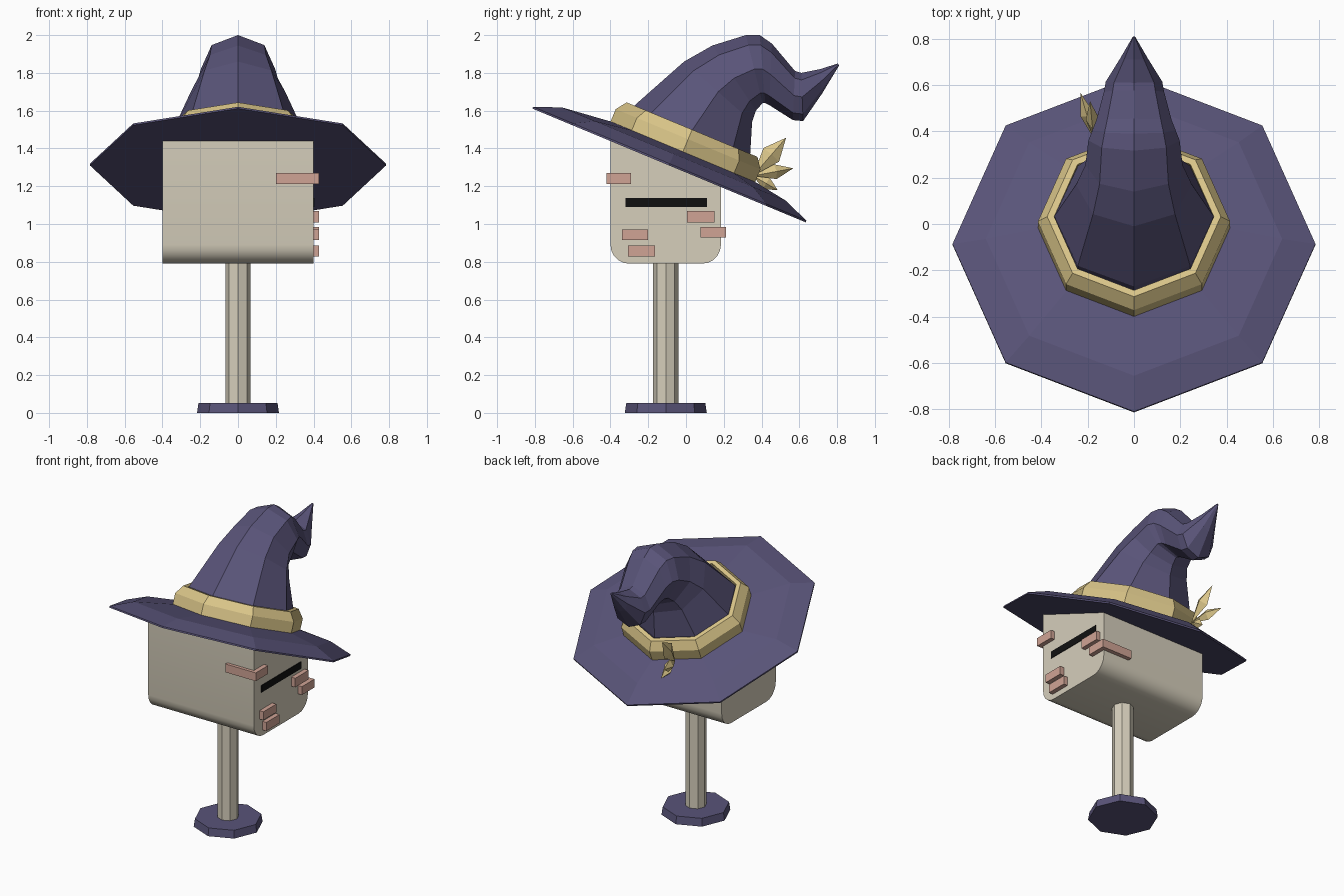
import bpy, bmesh, math
from mathutils import Vector

if "Cube" in bpy.data.objects:
    bpy.data.objects.remove(bpy.data.objects["Cube"])


def material(name, rgb):
    m = bpy.data.materials.new(name)
    m.diffuse_color = (*rgb, 1)
    m.use_nodes = True
    m.node_tree.nodes["Principled BSDF"].inputs["Base Color"].default_value = m.diffuse_color
    return m


PURPLE = material("purple", (0.10, 0.088, 0.19))
GOLD = material("gold", (0.70, 0.56, 0.25))
BEIGE = material("beige", (0.67, 0.62, 0.50))
PINK = material("pink", (0.63, 0.37, 0.30))
BLACK = material("black", (0.005, 0.005, 0.005))


def finish(name, bm, mat):
    bmesh.ops.recalc_face_normals(bm, faces=bm.faces)
    me = bpy.data.meshes.new(name)
    bm.to_mesh(me)
    bm.free()
    me.materials.append(mat)
    ob = bpy.data.objects.new(name, me)
    bpy.context.collection.objects.link(ob)
    return ob


def loft(name, rings, mat, closed=False, n=8):
    """Rings are (front (y, z), back (y, z), half width in x)."""
    bm = bmesh.new()
    loops = []
    for f, b, w in rings:
        f, b = Vector((0, *f)), Vector((0, *b))
        c, a = (f + b) / 2, (f - b) / 2
        loops.append([bm.verts.new(c + a * math.cos(t) + Vector((w * math.sin(t), 0, 0)))
                      for t in (2 * math.pi * i / n for i in range(n))])
    pairs = list(zip(loops, loops[1:]))
    if closed:
        pairs.append((loops[-1], loops[0]))
    else:
        bm.faces.new(loops[0])
        bm.faces.new(loops[-1])
    for p, q in pairs:
        for i in range(n):
            j = (i + 1) % n
            bm.faces.new((p[i], p[j], q[j], q[i]))
    return finish(name, bm, mat)


def extrude_prism(name, pts, axis, lo, hi, mat):
    """Extrude a closed outline along x (points y, z) or z (points x, y)."""
    bm = bmesh.new()
    put = (lambda p, h: (h, *p)) if axis == 'x' else (lambda p, h: (*p, h))
    a = [bm.verts.new(put(p, lo)) for p in pts]
    b = [bm.verts.new(put(p, hi)) for p in pts]
    bm.faces.new(a)
    bm.faces.new(b)
    for i in range(len(pts)):
        j = (i + 1) % len(pts)
        bm.faces.new((a[i], a[j], b[j], b[i]))
    return finish(name, bm, mat)


def level(r, z, y=-0.107):
    return ((y - r, z), (y + r, z), r)


TILT = math.radians(22.6)


def tilted(r, h, u=0.0):
    """Ring in the leaning frame of the hat."""
    s, c = math.sin(TILT), math.cos(TILT)
    at = lambda v: (-0.09 + v * c + h * s, 1.31 - v * s + h * c)
    return (at(u - r), at(u + r), r)


# Stand
loft("stand_base", [level(0.217, 0), level(0.209, 0.053)], PURPLE)
loft("stand_pole", [level(0.067, 0.04), level(0.067, 0.8)], BEIGE)

# Box head with rounded lower edges, top hidden inside the brim
R = 0.1
outline = [(-0.4, 1.455), (-0.4, 0.79 + R)]
for cy, start in ((-0.4 + R, 180), (0.185 - R, 270)):
    for k in range(6):
        t = math.radians(start + 18 * k)
        p = (cy + R * math.cos(t), 0.79 + R + R * math.sin(t))
        if (cy, k) != (-0.4 + R, 0):
            outline.append(p)
outline.append((0.185, 1.215))
box = extrude_prism("box_head", outline, 'x', -0.4, 0.4, BEIGE)
bpy.context.view_layer.objects.active = box
box.select_set(True)
bpy.ops.object.shade_smooth_by_angle(angle=math.radians(30))

# Slot on the right side
extrude_prism("slot", [(-0.32, 1.09), (0.11, 1.09), (0.11, 1.138), (-0.32, 1.138)],
              'x', 0.39, 0.404, BLACK)

# Flat strips on the right side
for i, (y0, y1, z0, z1) in enumerate([(0.005, 0.15, 1.008, 1.07),
                                      (-0.34, -0.2, 0.915, 0.972),
                                      (-0.308, -0.165, 0.828, 0.887)]):
    extrude_prism(f"strip_{i + 1}", [(y0, z0), (y1, z0), (y1, z1), (y0, z1)],
                  'x', 0.39, 0.43, PINK)

# Strips folded around the front and back corners
for name, face, out, end, z0, z1 in (("front_corner_strip", -0.39, -0.422, -0.29, 1.213, 1.27),
                                     ("back_corner_strip", 0.175, 0.213, 0.078, 0.928, 0.985)):
    extrude_prism(name, [(0.2, out), (0.43, out), (0.43, end), (0.39, end), (0.39, face), (0.2, face)],
                  'z', z0, z1, PINK)

# Hat
loft("hat_brim", [tilted(0.784, 0), tilted(0.784, 0.01), tilted(0.64, 0.066),
                  tilted(0.38, 0.1, 0.04)], PURPLE)
loft("hat_band", [tilted(0.415, 0.085, 0.04), tilted(0.415, 0.167, 0.04), tilted(0.375, 0.222, 0.04),
                  tilted(0.345, 0.222, 0.04), tilted(0.335, 0.085, 0.04)], GOLD, closed=True)
loft("hat_crown", [
    tilted(0.345, 0.08, 0.04),
    ((-0.27, 1.63), (0.34, 1.37), 0.343),
    ((-0.01, 1.86), (0.35, 1.54), 0.25),
    ((0.14, 1.945), (0.37, 1.60), 0.21),
    ((0.317, 2.0), (0.405, 1.64), 0.197),
    ((0.39, 2.0), (0.42, 1.64), 0.18),
    ((0.455, 1.955), (0.44, 1.63), 0.163),
    ((0.577, 1.81), (0.566, 1.55), 0.13),
    ((0.61, 1.80), (0.62, 1.545), 0.122),
    ((0.71, 1.82), (0.72, 1.69), 0.06),
    ((0.805, 1.85), (0.81, 1.838), 0.006)], PURPLE)


def leaf(name, base, tip, width, thick=0.03):
    """Pointed, four-sided leaf, flat side across x."""
    base, tip = Vector(base), Vector(tip)
    d = (tip - base).normalized()
    side = d.cross(Vector((1, 0, 0))).normalized()
    flat = d.cross(side)
    mid = base.lerp(tip, 0.55)
    bm = bmesh.new()
    ring = [bm.verts.new(mid + v) for v in (side * width, flat * thick, -side * width, -flat * thick)]
    ends = [bm.verts.new(base), bm.verts.new(tip)]
    for e in ends:
        for i in range(4):
            bm.faces.new((e, ring[i], ring[(i + 1) % 4]))
    return finish(name, bm, GOLD)


# Leafy knot at the back left of the band
ROOT = (-0.165, 0.355, 1.255)
leaf("upper_leaf", ROOT, (-0.19, 0.53, 1.457), 0.055)
leaf("middle_leaf", ROOT, (-0.232, 0.568, 1.295), 0.04)
leaf("lower_leaf", ROOT, (-0.15, 0.485, 1.18), 0.035)
